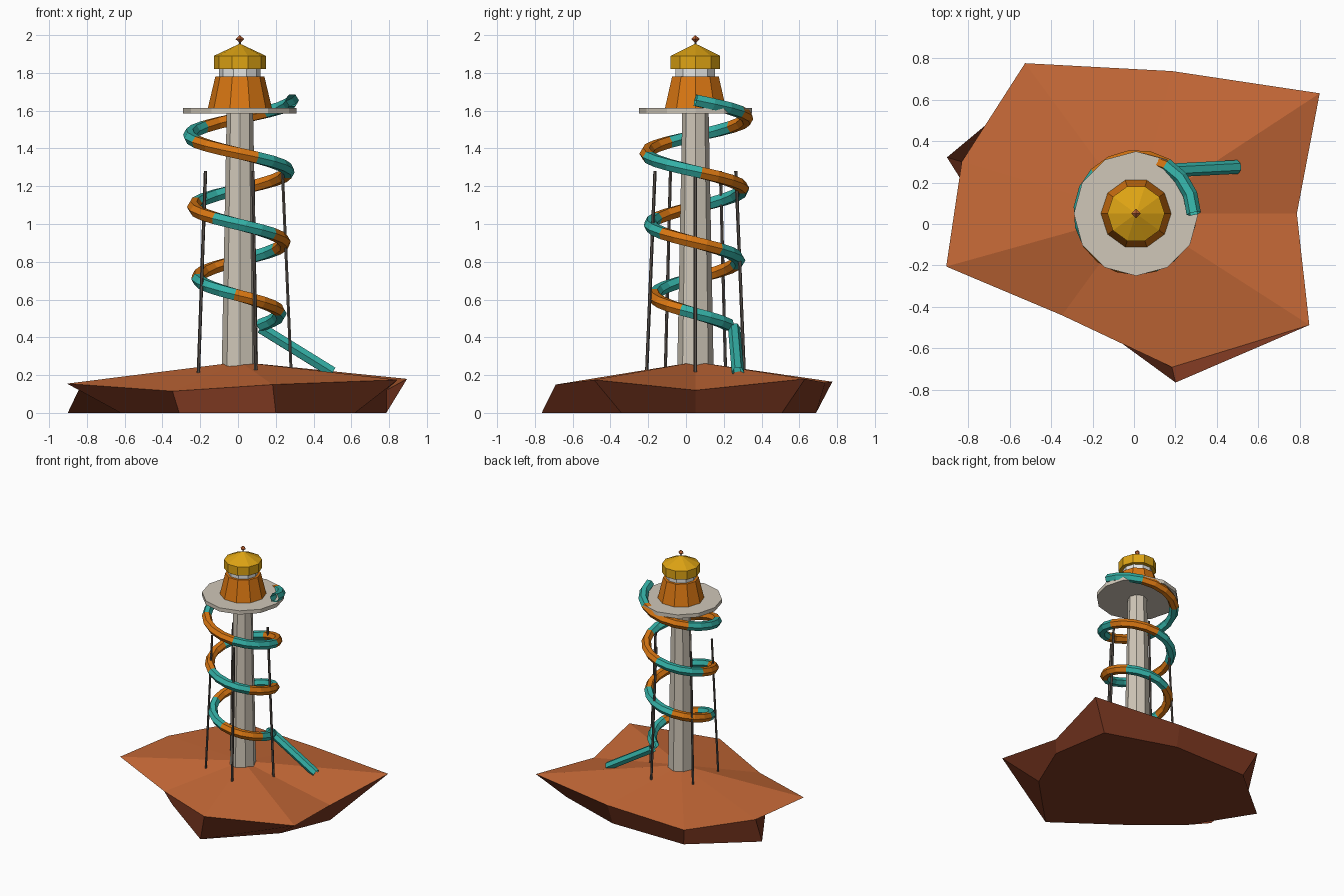
import bpy, bmesh, math
from mathutils import Vector

if "Cube" in bpy.data.objects:
    bpy.data.objects.remove(bpy.data.objects["Cube"])

CX, CY = 0.01, 0.05  # tower axis


def mat(name, r, g, b):
    m = bpy.data.materials.new(name)
    lin = [((c / 255 + 0.055) / 1.055) ** 2.4 for c in (r, g, b)]
    m.diffuse_color = (*lin, 1)
    m.use_nodes = True
    m.node_tree.nodes["Principled BSDF"].inputs["Base Color"].default_value = m.diffuse_color
    return m


EARTH = mat("clay_top", 198, 105, 55)
SIDE = mat("clay_side", 128, 58, 34)
STONE = mat("pale_stone", 208, 199, 184)
ORANGE = mat("orange", 216, 118, 18)
TEAL = mat("teal", 52, 176, 166)
YELLOW = mat("yellow", 222, 164, 20)
GREY = mat("dark_grey", 92, 84, 78)
WHITE = mat("white_glass", 250, 250, 248)


def finish(name, bm, *mats, fix=True):
    if fix:
        bmesh.ops.recalc_face_normals(bm, faces=bm.faces)
    me = bpy.data.meshes.new(name)
    bm.to_mesh(me)
    bm.free()
    for m in mats:
        me.materials.append(m)
    ob = bpy.data.objects.new(name, me)
    bpy.context.collection.objects.link(ob)
    return ob


def lathe(name, profile, sides, m):
    """Closed faceted solid around the tower axis from (radius, z) pairs."""
    bm = bmesh.new()
    rings = []
    for r, z in profile:
        if r == 0:
            rings.append([bm.verts.new((CX, CY, z))])
        else:
            rings.append([bm.verts.new((CX + r * math.cos(math.tau * i / sides),
                                        CY + r * math.sin(math.tau * i / sides), z))
                          for i in range(sides)])
    for a, b in zip(rings, rings[1:]):
        for i in range(sides):
            j = (i + 1) % sides
            vs = [a[i % len(a)], a[j % len(a)], b[j % len(b)], b[i % len(b)]]
            bm.faces.new(list(dict.fromkeys(vs)))
    for ring in (rings[0], rings[-1]):
        if len(ring) > 2:
            bm.faces.new(ring)
    return finish(name, bm, m)


def sweep(name, path, radius, sides, mats, rule=lambda i: 0, caps=False):
    """Faceted tube along a path; rule gives the material of each segment."""
    bm = bmesh.new()
    rings = []
    for k, p in enumerate(path):
        t = (path[min(k + 1, len(path) - 1)] - path[max(k - 1, 0)]).normalized()
        side = t.cross(Vector((0, 0, 1))).normalized()
        up = side.cross(t)
        rings.append([bm.verts.new(p + radius * (side * math.cos(math.tau * i / sides)
                                                 + up * math.sin(math.tau * i / sides)))
                      for i in range(sides)])
    for k, (a, b) in enumerate(zip(rings, rings[1:])):
        for i in range(sides):
            j = (i + 1) % sides
            bm.faces.new((a[i], a[j], b[j], b[i])).material_index = rule(k)
    if caps:
        bm.faces.new(rings[0])
        bm.faces.new(rings[-1])
    return finish(name, bm, *mats)


# Rocky island: rim corners (x, y, z) and how far the foot sits along each spoke
RIM = [(0.785, 0.05, 0.12, 1.0), (0.895, 0.63, 0.18, 0.79), (0.183, 0.737, 0.16, 0.93),
       (-0.525, 0.775, 0.165, 0.88), (-0.83, 0.30, 0.15, 1.085), (-0.905, -0.205, 0.155, 0.69),
       (-0.347, -0.44, 0.115, 0.90), (0.183, -0.69, 0.15, 1.1), (0.845, -0.487, 0.175, 0.73)]
bm = bmesh.new()
apex = bm.verts.new((CX, CY, 0.27))
rim = [bm.verts.new((x, y, z)) for x, y, z, s in RIM]
foot = [bm.verts.new((CX + (x - CX) * s, CY + (y - CY) * s, 0)) for x, y, z, s in RIM]
for i in range(len(rim)):
    j = (i + 1) % len(rim)
    bm.faces.new((rim[i], rim[j], apex))
    bm.faces.new((foot[i], foot[j], rim[j], rim[i])).material_index = 1
bm.faces.new(foot).material_index = 1
finish("island", bm, EARTH, SIDE)

# Tower
lathe("column", [(0.097, 0.2), (0.07, 1.59)], 8, STONE)
lathe("platform", [(0.30, 1.585), (0.30, 1.615)], 12, STONE)
lathe("lantern_room", [(0.17, 1.612), (0.13, 1.78)], 10, ORANGE)
lathe("lantern_glass", [(0.11, 1.775), (0.11, 1.825)], 10, WHITE)
lathe("roof", [(0.138, 1.82), (0.138, 1.89), (0, 1.955)], 10, YELLOW)
lathe("finial_rod", [(0.005, 1.94), (0.005, 1.97)], 6, GREY)
lathe("finial", [(0, 1.957), (0.023, 1.979), (0, 2.0)], 4, EARTH)

# Spiral slide, coloured in bands of four segments
SEGS, SWEEP = 59, math.radians(1138)
path = []
for i in range(SEGS + 1):
    t = i / SEGS
    a, r = t * SWEEP, 0.278 - 0.068 * t
    path.append(Vector((CX + r * math.cos(a), CY + r * math.sin(a), 1.655 - 1.19 * t)))
sweep("spiral_slide", path, 0.035, 6, (TEAL, ORANGE), lambda i: (i + 1) // 4 % 2)

# Straight run-out
sweep("slide_exit", [Vector((0.12, 0.255, 0.45)), Vector((0.50, 0.275, 0.215))],
      0.033, 6, (TEAL,))

# Five leaning support poles
for i in range(5):
    a = math.tau * i / 5
    d = Vector((math.cos(a), math.sin(a), 0))
    c = Vector((CX, CY, 0))
    sweep(f"support_pole_{i + 1}", [c + d * 0.272 + Vector((0, 0, 0.2)),
                                    c + d * 0.225 + Vector((0, 0, 1.28))],
          0.009, 6, (GREY,), caps=True)
